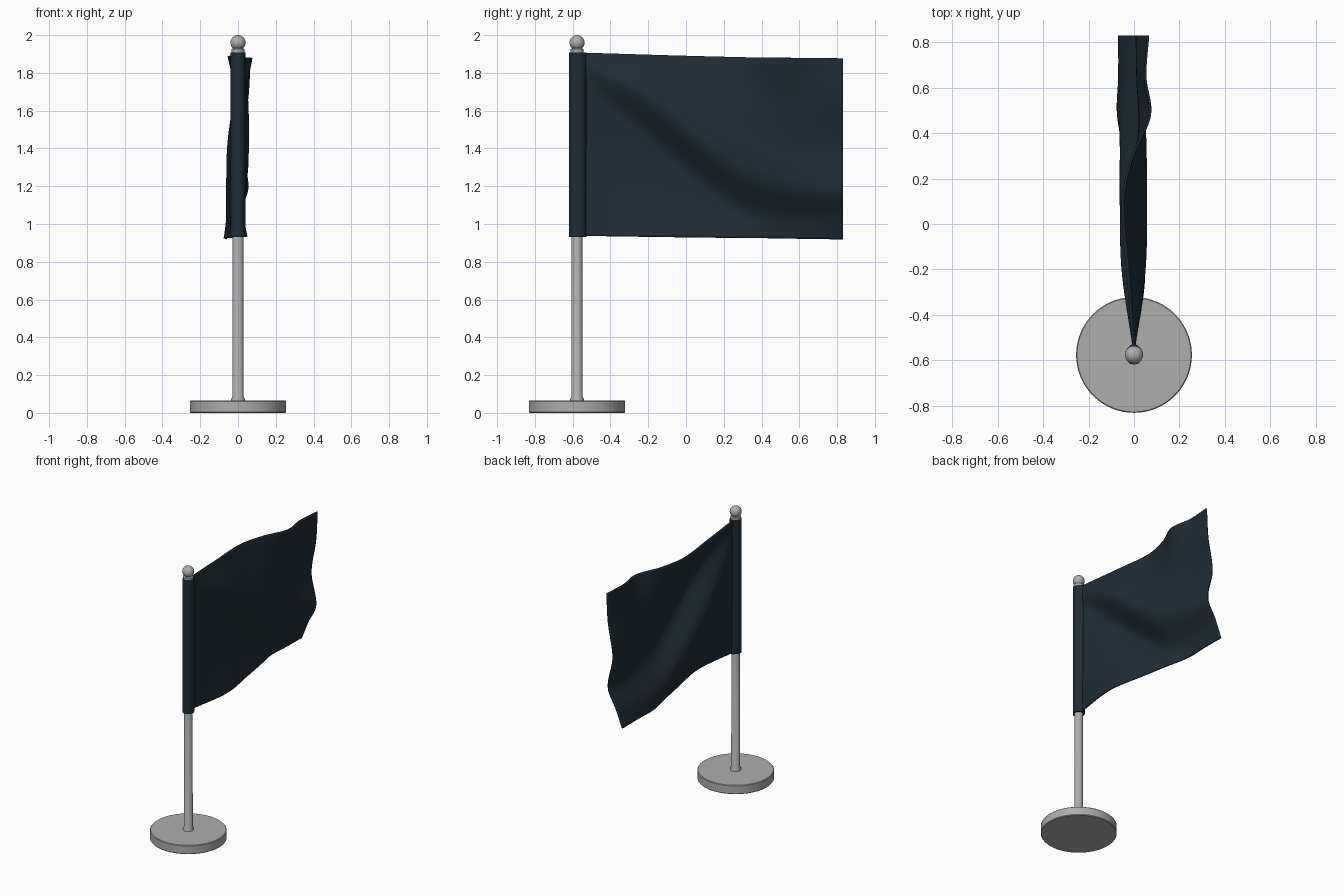
import bpy, bmesh, math

if "Cube" in bpy.data.objects:
    bpy.data.objects.remove(bpy.data.objects["Cube"])

POLE_Y = -0.577

def material(name, rgb):
    m = bpy.data.materials.new(name)
    m.diffuse_color = (*rgb, 1)
    m.use_nodes = True
    m.node_tree.nodes["Principled BSDF"].inputs["Base Color"].default_value = m.diffuse_color
    return m

GREY = material("grey_metal", (0.42, 0.42, 0.42))
NAVY = material("dark_navy_cloth", (0.0145, 0.0255, 0.034))

def finish(name, bm, mat, angle=35):
    bmesh.ops.recalc_face_normals(bm, faces=bm.faces)
    me = bpy.data.meshes.new(name)
    bm.to_mesh(me)
    bm.free()
    ob = bpy.data.objects.new(name, me)
    bpy.context.collection.objects.link(ob)
    me.materials.append(mat)
    bpy.context.view_layer.objects.active = ob
    ob.select_set(True)
    bpy.ops.object.shade_smooth_by_angle(angle=math.radians(angle))
    ob.select_set(False)
    return ob

def lathe(name, profile, mat, steps=64):
    """Spin (radius, z) points about the pole axis."""
    bm = bmesh.new()
    vs = [bm.verts.new((r, POLE_Y, z)) for r, z in profile]
    es = [bm.edges.new(p) for p in zip(vs, vs[1:])]
    bmesh.ops.spin(bm, geom=vs + es, cent=(0, POLE_Y, 0), axis=(0, 0, 1),
                   angle=math.tau, steps=steps)
    bmesh.ops.remove_doubles(bm, verts=bm.verts, dist=1e-5)
    return finish(name, bm, mat)

# Base disc, pole with small foot ring, collar and ball
lathe("base", [(0, 0), (0.252, 0), (0.255, 0.004), (0.255, 0.061),
               (0.251, 0.065), (0, 0.065)], GREY, 96)
lathe("pole", [(0, 0.05), (0.036, 0.05), (0.036, 0.075), (0.030, 0.085),
               (0.028, 1.92), (0, 1.92)], GREY)
lathe("collar", [(0, 1.9), (0.032, 1.9), (0.035, 1.912), (0.035, 1.926),
                 (0.024, 1.932), (0, 1.932)], GREY)
ball = [(0.04 * math.sin(math.pi * i / 20), 1.96 - 0.04 * math.cos(math.pi * i / 20))
        for i in range(21)]
ball[0], ball[-1] = (0, 1.92), (0, 2.0)
lathe("ball_finial", ball, GREY, 40)

# Sleeve: teardrop section that narrows into the cloth
bm = bmesh.new()
section = []
for i in range(48):
    a = math.tau * i / 48
    y, x = math.cos(a), math.sin(a)
    if y > 0:
        section.append((0.039 * x * abs(x) ** 0.5, POLE_Y + 0.05 * y))
    else:
        section.append((0.039 * x, POLE_Y + 0.042 * y))
face = bm.faces.new([bm.verts.new((x, y, 0.93)) for x, y in section])
top = bmesh.ops.extrude_face_region(bm, geom=[face])["geom"]
bmesh.ops.translate(bm, vec=(0, 0, 0.977),
                    verts=[v for v in top if isinstance(v, bmesh.types.BMVert)])
finish("flag_sleeve", bm, NAVY)

# Flag: fold lines run along the cloth, each with a height (0-1) and a
# sideways billow; valley and ridge fall diagonally from the top of the pole
YS = [-0.55, -0.2, 0.1, 0.3, 0.48, 0.65, 0.83]
FOLDS = [
    ([0] * 7, [0, 0.045, 0.0, -0.035, -0.07, -0.065, -0.065]),
    ([0.85, 0.52, 0.28, 0.15, 0.12, 0.12, 0.13],
     [0, -0.05, -0.057, -0.055, -0.05, -0.035, -0.015]),
    ([0.93, 0.76, 0.52, 0.38, 0.32, 0.28, 0.28],
     [0, 0.045, 0.05, 0.047, 0.042, 0.04, 0.05]),
    ([0.96, 0.88, 0.77, 0.65, 0.57, 0.52, 0.52],
     [0, 0.015, 0.01, 0.025, 0.025, 0.015, 0.012]),
    ([0.98, 0.95, 0.90, 0.83, 0.80, 0.78, 0.78],
     [0, -0.015, -0.027, 0.005, 0.035, 0.035, 0.05]),
    ([1] * 7, [0, -0.03, -0.05, -0.005, 0.07, 0.05, 0.062])]

def smooth(xs, vs, t):
    """Cubic curve through the points (xs, vs)."""
    n = len(xs)
    i = max(k for k in range(n - 1) if xs[k] <= t or k == 0)
    def slope(k):
        a, b = max(k - 1, 0), min(k + 1, n - 1)
        return (vs[b] - vs[a]) / (xs[b] - xs[a])
    h = xs[i + 1] - xs[i]
    u = (t - xs[i]) / h
    return ((2*u**3 - 3*u**2 + 1) * vs[i] + (u**3 - 2*u**2 + u) * h * slope(i)
            + (3*u**2 - 2*u**3) * vs[i + 1] + (u**3 - u**2) * h * slope(i + 1))

NY, NZ = 120, 90
bm = bmesh.new()
grid = []
for i in range(NY + 1):
    s = i / NY
    y = YS[0] + (YS[-1] - YS[0]) * s
    heights = [smooth(YS, f[0], y) for f in FOLDS]
    billow = [smooth(YS, f[1], y) for f in FOLDS]
    low, high = 0.937 - 0.017 * s, 1.907 - 0.03 * s - 0.006 * math.sin(math.pi * s)
    grid.append([bm.verts.new((smooth(heights, billow, j / NZ), y,
                               low + (high - low) * j / NZ))
                 for j in range(NZ + 1)])
for i in range(NY):
    for j in range(NZ):
        bm.faces.new((grid[i][j], grid[i + 1][j], grid[i + 1][j + 1], grid[i][j + 1]))
flag = finish("flag_cloth", bm, NAVY)
mod = flag.modifiers.new("thickness", 'SOLIDIFY')
mod.thickness = 0.01
mod.offset = 0
